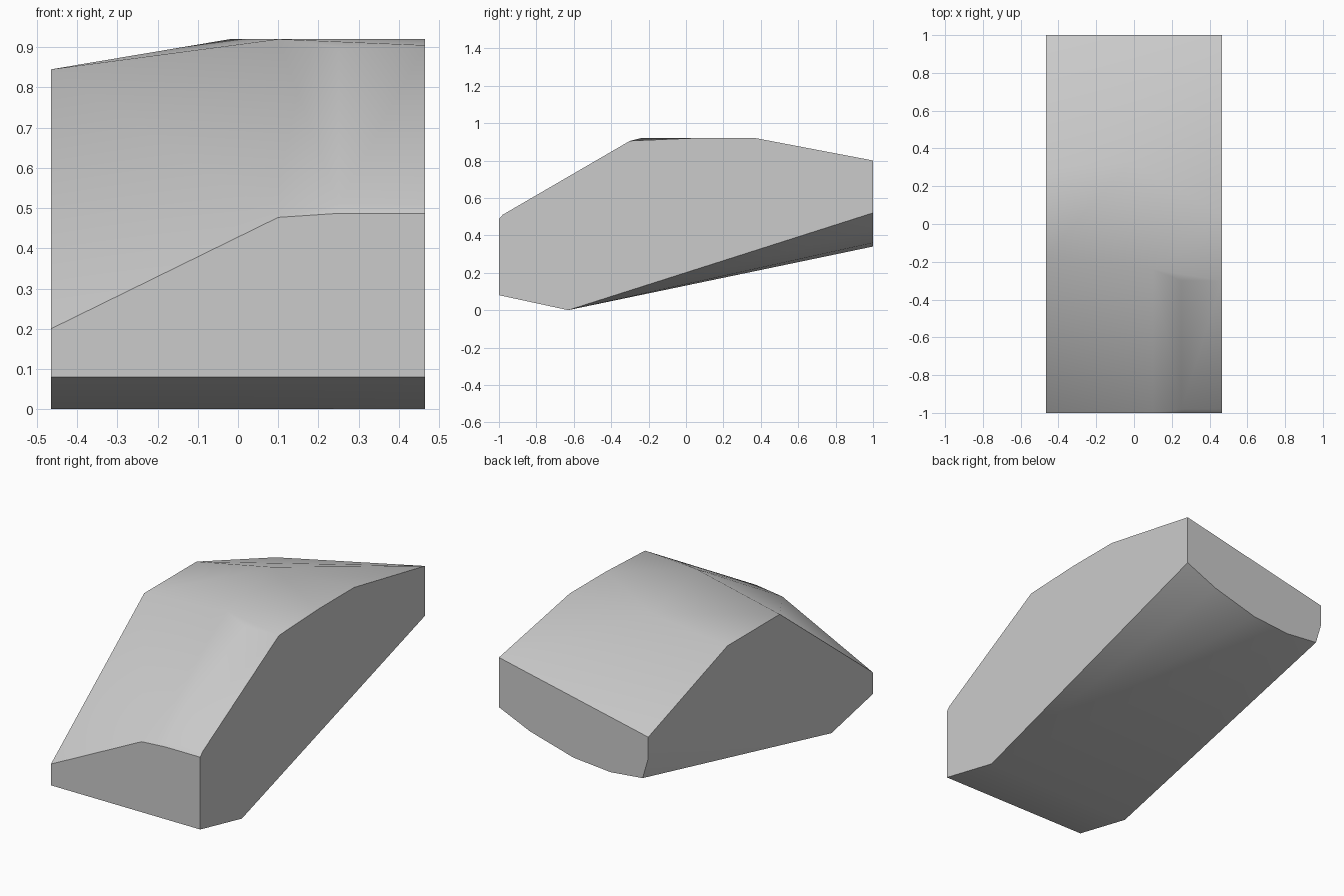
import bpy, bmesh, math

cube = bpy.data.objects.get("Cube")
if cube:
    bpy.data.objects.remove(cube, do_unlink=True)

SIDE = 0.465

# Plain stone colour
stone = bpy.data.materials.new("stone grey")
stone.use_nodes = True
grey = (0.6, 0.6, 0.6, 1)
stone.diffuse_color = grey
stone.node_tree.nodes["Principled BSDF"].inputs["Base Color"].default_value = grey

# Front lower edge and keel line run straight across the block
corners = []
for x in (-SIDE, SIDE):
    corners += [(x, -1, 0.08), (x, -0.63, 0)]

# Front upper edge, slanting up to a softened corner
corners += [(-SIDE, -1, 0.2), (0.1, -1, 0.477), (0.25, -1, 0.487), (SIDE, -1, 0.487),
            (0.25, -0.98, 0.51), (SIDE, -0.98, 0.51)]

# Front ridge of the roof
corners += [(-SIDE, -0.17, 0.845), (0.1, -0.24, 0.92), (0.25, -0.3, 0.9), (SIDE, -0.3, 0.905)]

# Rear crease of the roof
corners += [(-SIDE, 0.295, 0.845), (-0.02, 0.33, 0.92), (SIDE, 0.05, 0.92), (SIDE, 0.37, 0.92)]

# Back face: slanted top edge and bowed lower edge
corners += [(-SIDE, 1, 0.6), (SIDE, 1, 0.8)]
corners += [(x, 1, z) for x, z in ((-SIDE, 0.48), (-0.43, 0.36), (-0.23, 0.34),
                                   (0, 0.36), (0.27, 0.435), (SIDE, 0.52))]

# Skin the corners into a faceted boulder
bm = bmesh.new()
for c in corners:
    bm.verts.new(c)
hull = bmesh.ops.convex_hull(bm, input=bm.verts)
loose = [v for v in bm.verts if not v.link_faces]
bmesh.ops.delete(bm, geom=loose, context='VERTS')
bmesh.ops.dissolve_limit(bm, angle_limit=math.radians(0.5), verts=bm.verts, edges=bm.edges)
bmesh.ops.recalc_face_normals(bm, faces=bm.faces)

mesh = bpy.data.meshes.new("rock_block")
bm.to_mesh(mesh)
bm.free()
mesh.materials.append(stone)
rock = bpy.data.objects.new("rock_block", mesh)
bpy.context.collection.objects.link(rock)

# Soft shading on the shallow facets, crisp outer edges
bpy.context.view_layer.objects.active = rock
rock.select_set(True)
bpy.ops.object.shade_smooth_by_angle(angle=math.radians(35))
